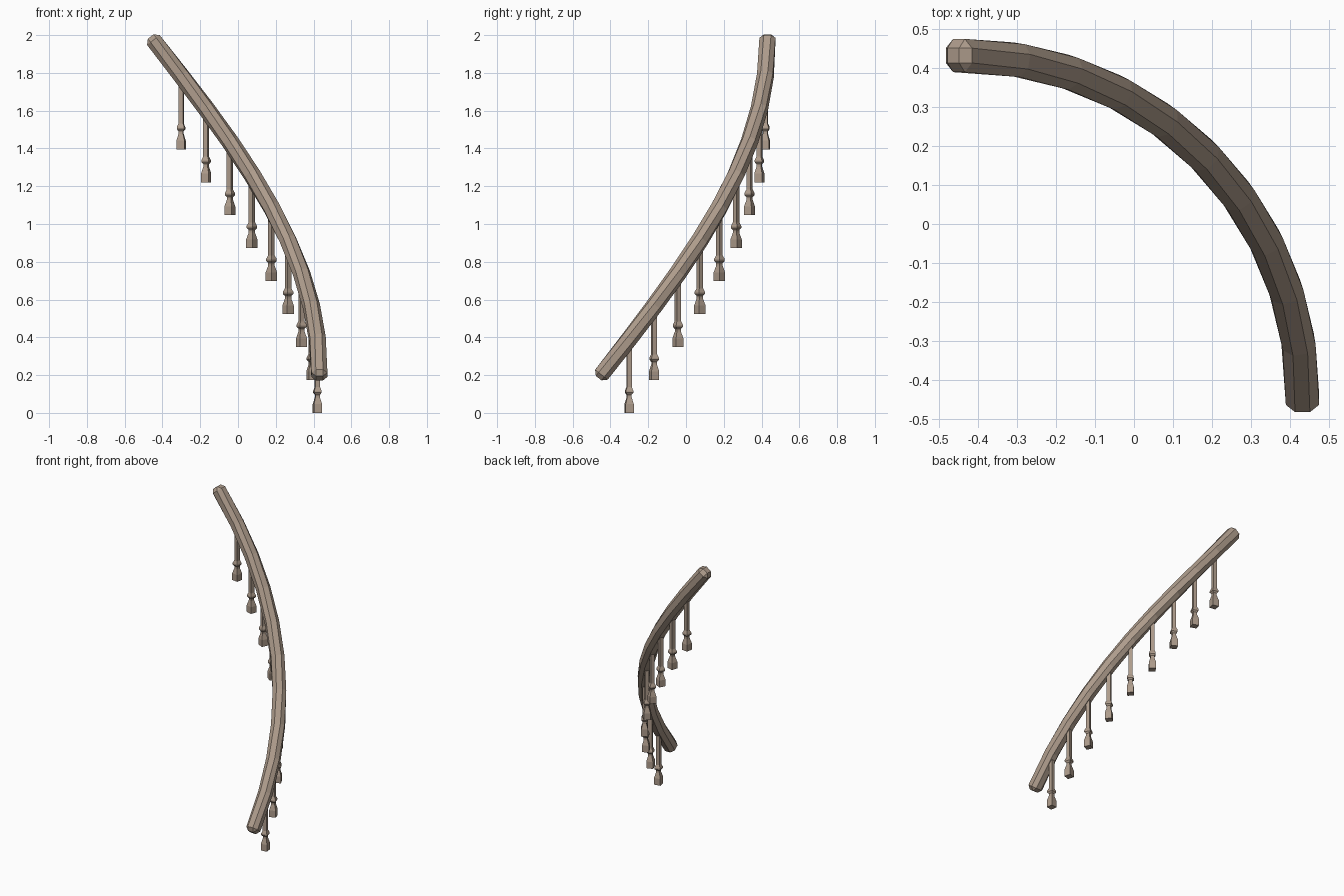
import bpy, bmesh, math
from mathutils import Vector

if "Cube" in bpy.data.objects:
    bpy.data.objects.remove(bpy.data.objects["Cube"])

R, C = 0.868, -0.437          # arc radius and centre (x = y = C)
STEPS, RISE, Z0 = 10, 0.1744, 0.216
HALF, FLAT, TIP = 0.0425, 0.019, 0.041

wood = bpy.data.materials.new("wood")
wood.diffuse_color = (0.42, 0.33, 0.26, 1)
wood.use_nodes = True
wood.node_tree.nodes["Principled BSDF"].inputs["Base Color"].default_value = wood.diffuse_color


def finish(bm, name):
    bmesh.ops.recalc_face_normals(bm, faces=bm.faces)
    mesh = bpy.data.meshes.new(name)
    bm.to_mesh(mesh)
    bm.free()
    mesh.materials.append(wood)
    obj = bpy.data.objects.new(name, mesh)
    bpy.context.collection.objects.link(obj)
    return obj


def arc_frame(k):
    a = math.radians(90 * k / STEPS)
    radial = Vector((math.cos(a), math.sin(a), 0))
    slope = R * math.pi / 2 / STEPS
    tangent = Vector((-math.sin(a) * slope, math.cos(a) * slope, RISE)).normalized()
    centre = Vector((C, C, Z0 + RISE * k)) + radial * R
    return centre, radial, tangent, radial.cross(tangent)


# handrail: chamfered square section swept up the helix, with chamfered ends
section = [(HALF, FLAT), (FLAT, HALF), (-FLAT, HALF), (-HALF, FLAT),
           (-HALF, -FLAT), (-FLAT, -HALF), (FLAT, -HALF), (HALF, -FLAT)]
tip = [(math.copysign(FLAT, u), math.copysign(FLAT, v)) for u, v in section]
bm = bmesh.new()


def add_ring(k, points, shift=0):
    centre, radial, tangent, up = arc_frame(k)
    return [bm.verts.new(centre + radial * u + up * v + tangent * shift) for u, v in points]


ring_shift = TIP - (HALF - FLAT)
rings = [add_ring(0, tip, -TIP), add_ring(0, section, -ring_shift)]
rings += [add_ring(k, section) for k in range(1, STEPS)]
rings += [add_ring(STEPS, section, ring_shift), add_ring(STEPS, tip, TIP)]
for r0, r1 in zip(rings, rings[1:]):
    for i in range(8):
        j = (i + 1) % 8
        bm.faces.new((r0[i], r0[j], r1[j], r1[i]))
bm.faces.new(rings[0])
bm.faces.new(rings[-1])
bmesh.ops.remove_doubles(bm, verts=bm.verts, dist=0.0005)
finish(bm, "handrail")

# balusters: square turned posts, (half width, height)
profile = [(0.0215, 0), (0.0215, 0.046), (0.012, 0.082), (0.012, 0.096), (0.020, 0.107),
           (0.020, 0.117), (0.0125, 0.136), (0.0125, 0.385)]
for k in range(1, STEPS):
    bm = bmesh.new()
    centre, radial, _, _ = arc_frame(k)
    side = Vector((-radial.y, radial.x, 0))
    loops = []
    for h, z in profile:
        base = Vector((centre.x, centre.y, RISE * (k - 1) + z))
        loops.append([bm.verts.new(base + radial * h * u + side * h * v)
                      for u, v in ((1, 1), (-1, 1), (-1, -1), (1, -1))])
    for a, b in zip(loops, loops[1:]):
        for i in range(4):
            j = (i + 1) % 4
            bm.faces.new((a[i], a[j], b[j], b[i]))
    bm.faces.new(loops[0])
    bm.faces.new(loops[-1])
    finish(bm, f"baluster_{k}")
